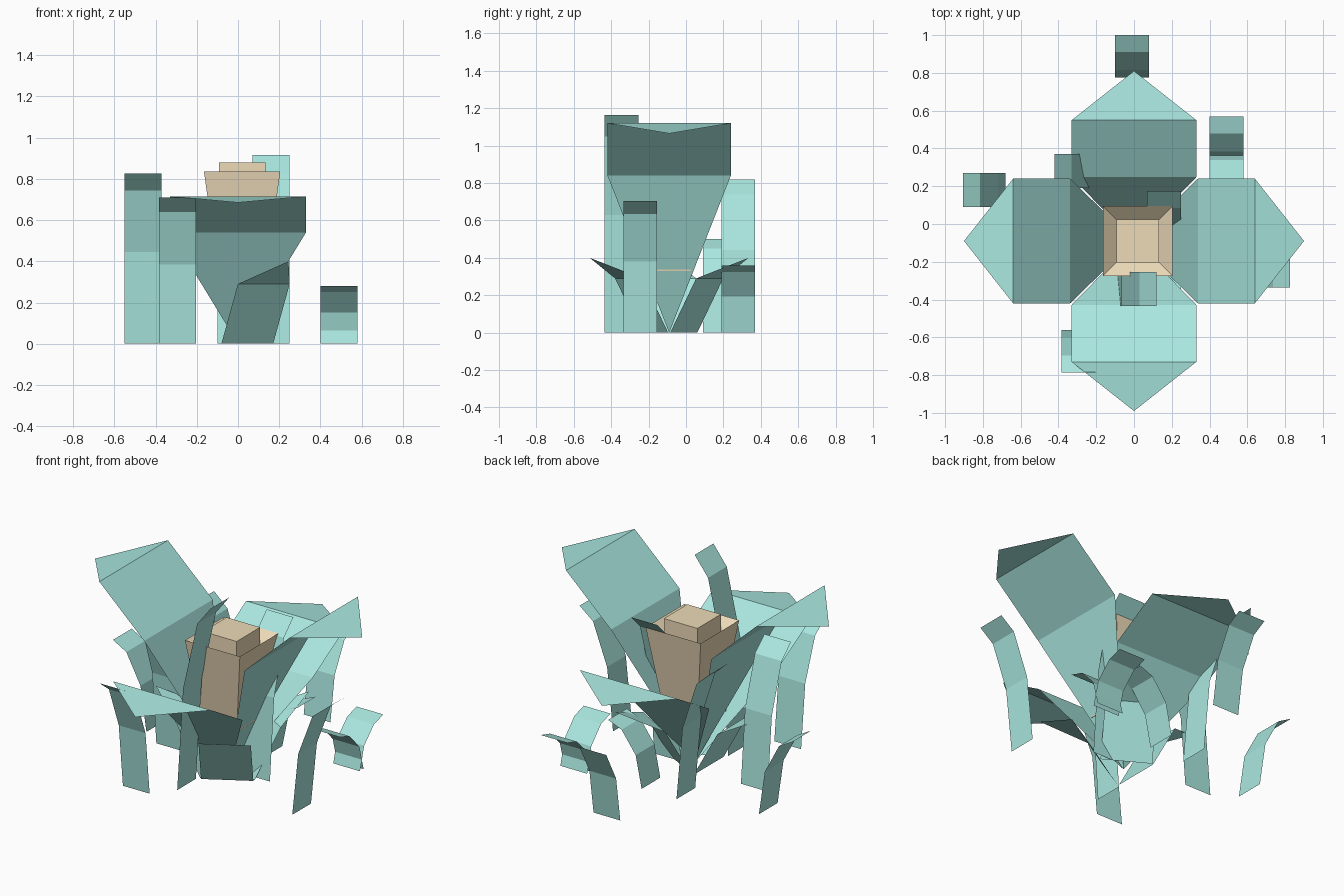
import bpy
from math import cos, sin, radians

if "Cube" in bpy.data.objects:
    bpy.data.objects.remove(bpy.data.objects["Cube"])


def material(name, rgb):
    m = bpy.data.materials.new(name)
    m.diffuse_color = (*rgb, 1)
    m.use_nodes = True
    m.node_tree.nodes["Principled BSDF"].inputs["Base Color"].default_value = m.diffuse_color
    return m


TEAL = material("leaf_teal", (0.40, 0.80, 0.74))
TAN = material("core_tan", (0.85, 0.71, 0.48))
CENTRE = (0.0, -0.09)


def add_mesh(name, verts, faces, mat):
    me = bpy.data.meshes.new(name)
    me.from_pydata(verts, [], faces)
    me.materials.append(mat)
    ob = bpy.data.objects.new(name, me)
    bpy.context.collection.objects.link(ob)
    return ob


def strip(name, origin, angle, stations):
    """Flat ribbon heading out at angle; stations are (distance, height, half width)."""
    a = radians(angle)
    ux, uy = cos(a), sin(a)
    verts, faces, prev = [], [], None
    for r, z, h in stations:
        row = []
        for side in ((-h, h) if h else (0,)):
            row.append(len(verts))
            verts.append((origin[0] + r * ux - side * uy,
                          origin[1] + r * uy + side * ux, z))
        if prev:
            faces.append(prev + row[::-1])
        prev = row
    return add_mesh(name, verts, faces, TEAL)


# Four large leaves: pointed at the ground, wide at the bend, drooping tip
for name, angle, bend, top in (("right", 0, 0.84, 1.12), ("left", 180, 0.84, 1.12),
                               ("front", 270, 0.54, 0.715), ("back", 90, 0.54, 0.715)):
    droop = 0.055 if top > 1 else 0.03
    strip("large_leaf_" + name, CENTRE, angle,
          [(0, 0, 0), (0.338, bend, 0.33), (0.64, top, 0.33), (0.9, top - droop, 0)])

# Three short pointed leaves round the base
for i, angle in enumerate((-60, 60, 180)):
    strip(f"base_leaf_{i + 1}", CENTRE, angle,
          [(0.09, 0, 0.145), (0.25, 0.29, 0.145), (0.49, 0.4, 0)])

# Curved grass blades: base x, base y, heading, height
blades = [
    (0.60, -0.245, 0, 0.705), (-0.68, 0.18, 180, 0.50),
    (-0.293, -0.56, 270, 0.71), (-0.01, 0.775, 90, 0.50),
    (-0.46, 0.0, 270, 0.825), (0.16, -0.05, 90, 0.915),
    (0.49, 0.38, 270, 0.28), (0.49, 0.345, 90, 0.26),
    (-0.105, -0.345, 0, 1.165), (-0.195, 0.28, 180, 0.82),
    (0.04, 0.28, 0, 0.36),
]
for i, (x, y, angle, h) in enumerate(blades):
    strip(f"grass_blade_{i + 1}", (x, y), angle,
          [(0, 0, 0.09), (0.04, 0.54 * h, 0.09), (0.135, 0.9 * h, 0.09), (0.225, h, 0.09)])

# Core: tapered block, sunken rim and a raised square top
rings = [(0.33, 0.115), (0.835, 0.185), (0.77, 0.113), (0.88, 0.113)]
verts = [(0.02 + sx * h, -0.09 + sy * h, z) for z, h in rings
         for sx, sy in ((-1, -1), (1, -1), (1, 1), (-1, 1))]
faces = [(4 * k + i, 4 * k + (i + 1) % 4, 4 * k + 4 + (i + 1) % 4, 4 * k + 4 + i)
         for k in range(len(rings) - 1) for i in range(4)]
faces += [(3, 2, 1, 0), (12, 13, 14, 15)]
add_mesh("core", verts, faces, TAN)
